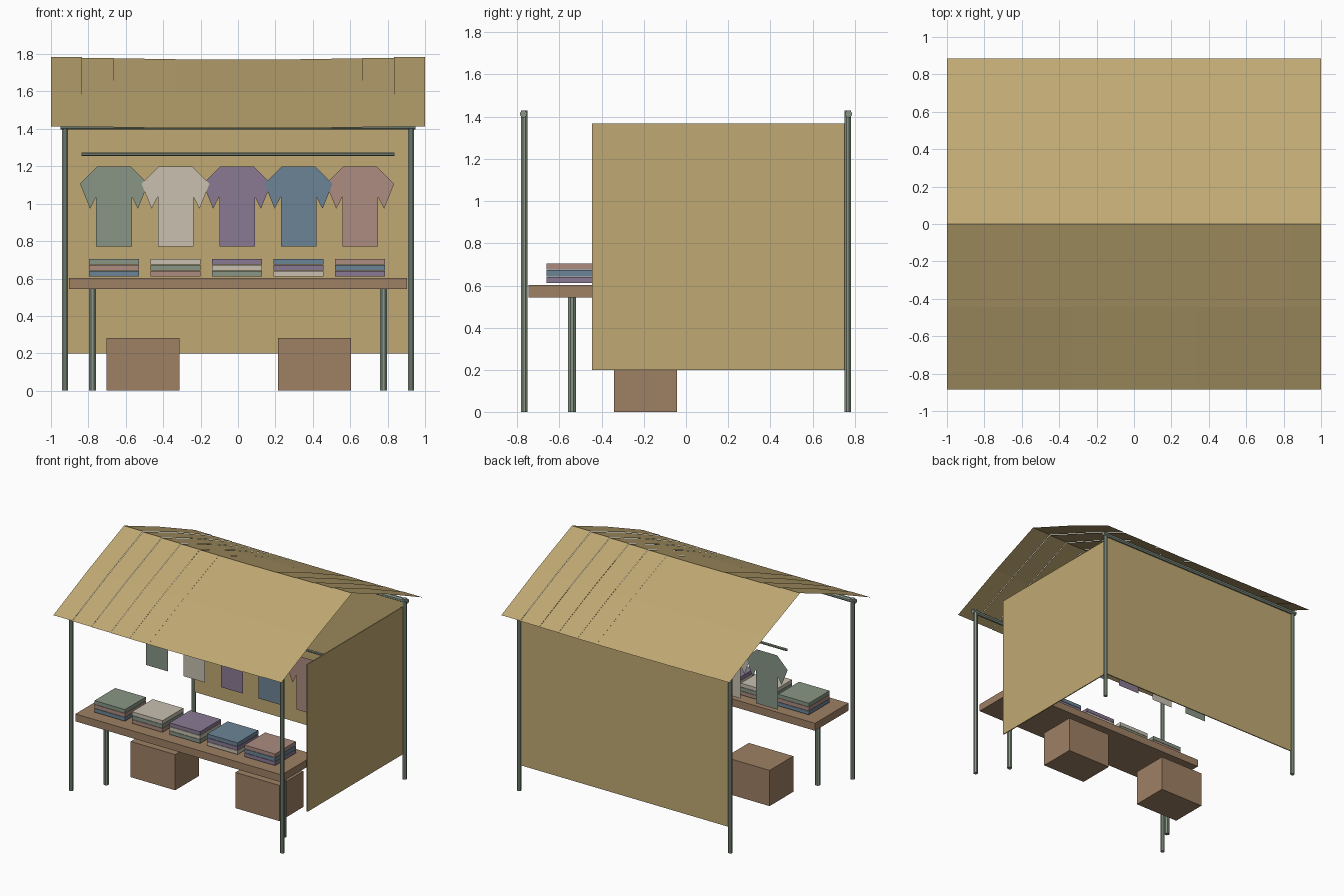
import bpy, bmesh, math
from mathutils import Matrix

if "Cube" in bpy.data.objects:
    bpy.data.objects.remove(bpy.data.objects["Cube"])


def material(name, rgb):
    lin = [((c / 255 + 0.055) / 1.055) ** 2.4 for c in rgb]
    m = bpy.data.materials.new(name)
    m.diffuse_color = (*lin, 1)
    m.use_nodes = True
    m.node_tree.nodes["Principled BSDF"].inputs["Base Color"].default_value = m.diffuse_color
    return m


canvas = material("canvas", (192, 169, 115))
wood = material("wood", (157, 128, 100))
sage = material("sage_green", (136, 150, 134))
cream = material("cream", (200, 192, 176))
purple = material("purple", (138, 122, 148))
blue = material("slate_blue", (108, 132, 150))
rose = material("dusty_rose", (173, 140, 129))
cloth = [sage, cream, purple, blue, rose]


def finish(name, bm, mat):
    me = bpy.data.meshes.new(name)
    bm.to_mesh(me)
    bm.free()
    me.materials.append(mat)
    ob = bpy.data.objects.new(name, me)
    bpy.context.collection.objects.link(ob)
    return ob


def box(name, lo, hi, mat):
    bm = bmesh.new()
    size = [b - a for a, b in zip(lo, hi)]
    mid = [(a + b) / 2 for a, b in zip(lo, hi)]
    bmesh.ops.create_cube(bm, size=1, matrix=Matrix.Translation(mid) @ Matrix.Diagonal((*size, 1)))
    return finish(name, bm, mat)


def pole(name, center, length, radius, mat, along_x=False):
    bm = bmesh.new()
    turn = Matrix.Rotation(math.pi / 2, 4, 'Y') if along_x else Matrix.Identity(4)
    r = radius / math.cos(math.pi / 8)
    bmesh.ops.create_cone(bm, cap_ends=True, segments=8, radius1=r, radius2=r, depth=length,
                          matrix=Matrix.Translation(center) @ turn @ Matrix.Rotation(math.pi / 8, 4, 'Z'))
    return finish(name, bm, mat)


# Canvas roof: flat strips, each a little lower towards the middle
bm = bmesh.new()
profile = [(-0.885, 1.414, 0.010), (-0.443, 1.609, 0.013), (0, 1.787, 0.017),
           (0.443, 1.609, 0.013), (0.885, 1.414, 0.010)]
STRIPS = 12
for i in range(STRIPS):
    x0, x1 = -1 + 2 * i / STRIPS, -1 + 2 * (i + 1) / STRIPS
    sag = 1 - ((x0 + x1) / 2) ** 2
    rows = [[bm.verts.new((x, y, z - s * sag)) for x in (x0, x1)] for y, z, s in profile]
    for a, b in zip(rows, rows[1:]):
        bm.faces.new((a[0], a[1], b[1], b[0]))
finish("roof_canvas", bm, canvas)

# Canvas walls at the back and the right side
box("back_wall", (-0.915, 0.758, 0.20), (0.915, 0.766, 1.405), canvas)
box("right_wall", (0.914, -0.445, 0.20), (0.922, 0.755, 1.368), canvas)

# Posts and eave beams
for sy, row in ((-1, "front"), (1, "back")):
    for sx, side in ((-1, "left"), (1, "right")):
        pole(f"{row}_{side}_post", (sx * 0.925, sy * 0.766, 0.715), 1.43, 0.0155, sage)
    pole(f"{row}_beam", (0, sy * 0.77, 1.412), 1.90, 0.016, sage, True)

# Counter with two legs
box("counter_top", (-0.904, -0.745, 0.543), (0.904, -0.325, 0.602), wood)
for sx, side in ((-1, "left"), (1, "right")):
    pole(f"{side}_counter_leg", (sx * 0.778, -0.54, 0.272), 0.544, 0.0185, sage)

# Storage boxes under the counter
box("left_crate", (-0.703, -0.34, 0), (-0.313, -0.043, 0.283), wood)
box("right_crate", (0.214, -0.34, 0), (0.604, -0.043, 0.283), wood)

# Hanging rail
pole("shirt_rail", (0, -0.067, 1.265), 1.676, 0.009, sage, True)

# Shirts on the rail and folded stacks on the counter
half = [(0.09, 1.199), (0.182, 1.107), (0.128, 0.973), (0.095, 1.037), (0.095, 0.77)]
outline = half + [(-x, z) for x, z in reversed(half)]
for i in range(5):
    cx = (i - 2) * 0.329 - 0.005
    bm = bmesh.new()
    y = -0.067 - (0.002 if i % 2 else 0)
    bm.faces.new([bm.verts.new((cx + x, y, z)) for x, z in reversed(outline)])
    finish(f"shirt_{i + 1}", bm, cloth[i])
    for k in range(3):
        z = 0.612 + 0.0315 * k
        box(f"folded_{i + 1}_{k + 1}", (cx - 0.134, -0.66, z), (cx + 0.134, -0.40, z + 0.029),
            cloth[(i - 2 + k) % 5])
